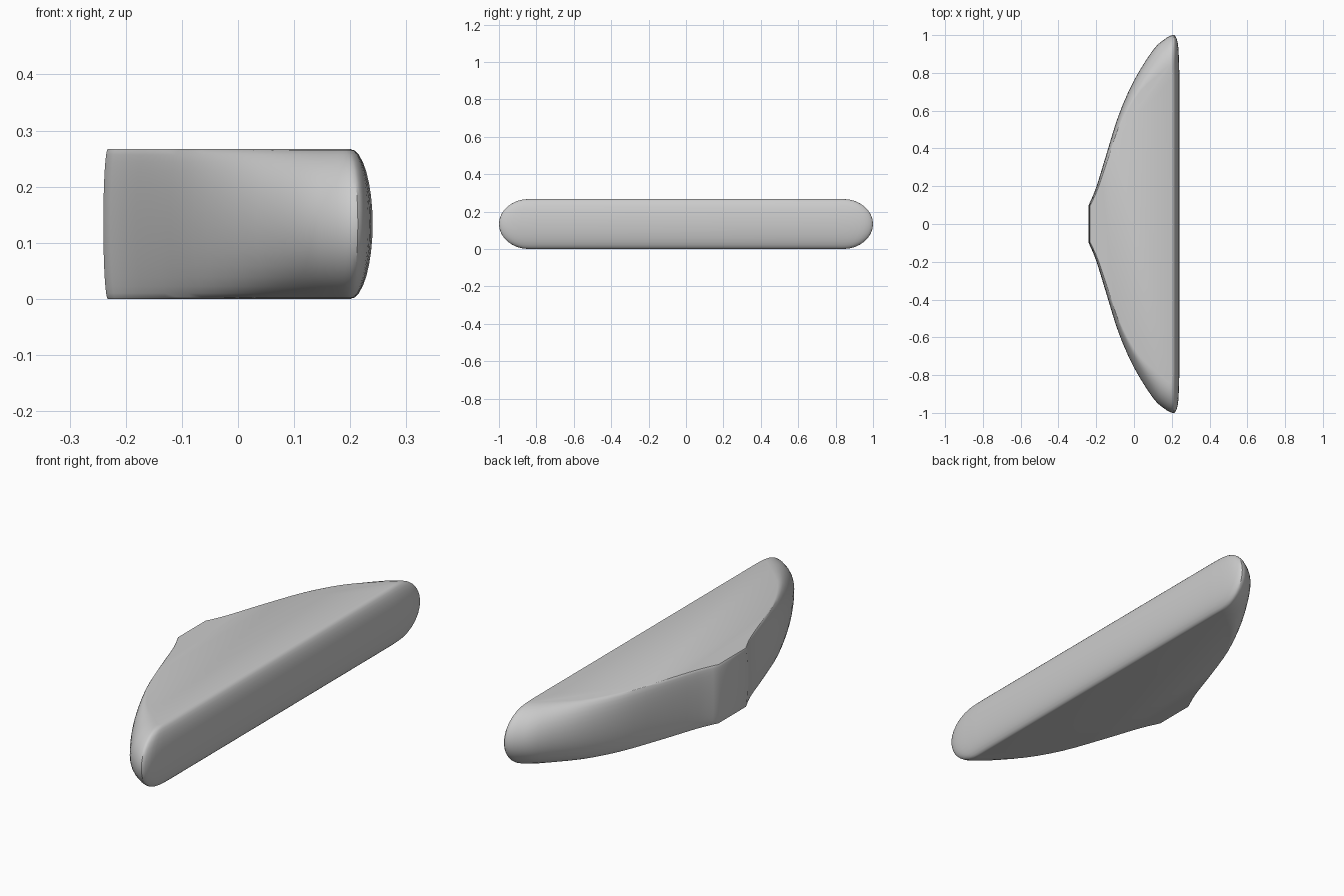
import bpy, bmesh, math
from mathutils import Vector

if "Cube" in bpy.data.objects:
    bpy.data.objects.remove(bpy.data.objects["Cube"])

HALF = 0.1335   # half the thickness
RINGS = 8       # steps from mid-height to each flat face
STEPS = 3       # curve subdivisions between outline points

# Half plan outline: widest edge (x, y), then the edge of the flat face (x, y)
PLAN = [
    (-0.24, 0.10, -0.232, 0.097),
    (-0.20, 0.195, -0.190, 0.19),
    (-0.14, 0.39, -0.125, 0.38),
    (-0.08, 0.58, -0.055, 0.56),
    (0.00, 0.76, 0.035, 0.705),
    (0.10, 0.92, 0.130, 0.79),
    (0.16, 0.977, 0.170, 0.825),
    (0.205, 1.00, 0.190, 0.84),
    (0.224, 0.985, 0.198, 0.83),
    (0.235, 0.93, 0.200, 0.81),
    (0.24, 0.80, 0.200, 0.77),
]


def smooth_path(points, steps):
    """Catmull-Rom curve through the points."""
    pts = [Vector(p) for p in points]
    pts = [2 * pts[0] - pts[1]] + pts + [pts[-1]]
    out = []
    for a, b, c, d in zip(pts, pts[1:], pts[2:], pts[3:]):
        for i in range(steps):
            t = i / steps
            out.append(0.5 * (2 * b + (c - a) * t + (2 * a - 5 * b + 4 * c - d) * t * t
                              + (3 * b - a - 3 * c + d) * t ** 3))
    out.append(pts[-2])
    return out


# Full outline by mirroring across y
half = [tuple(p) for p in smooth_path(PLAN, STEPS)]
half = [(min(a, 0.24), min(b, 1.0), c, d) for a, b, c, d in half]
outline = half + [(a, -b, c, -d) for a, b, c, d in reversed(half)]

# Stacked rings with an elliptical edge rounding
bm = bmesh.new()
rings = []
for k in range(-RINGS, RINGS + 1):
    ang = k / RINGS * math.pi / 2
    s, z = 1 - math.cos(ang), HALF * (1 + math.sin(ang))
    rings.append([bm.verts.new((a + (c - a) * s, b + (d - b) * s, z))
                  for a, b, c, d in outline])
n = len(outline)
for low, high in zip(rings, rings[1:]):
    for i in range(n):
        j = (i + 1) % n
        bm.faces.new((low[i], low[j], high[j], high[i]))
bm.faces.new(rings[0])
bm.faces.new(rings[-1])
bmesh.ops.recalc_face_normals(bm, faces=bm.faces)

mesh = bpy.data.meshes.new("tapered_slab")
bm.to_mesh(mesh)
bm.free()
slab = bpy.data.objects.new("tapered_slab", mesh)
bpy.context.collection.objects.link(slab)
bpy.context.view_layer.objects.active = slab
slab.select_set(True)
bpy.ops.object.shade_smooth_by_angle(angle=math.radians(30))
